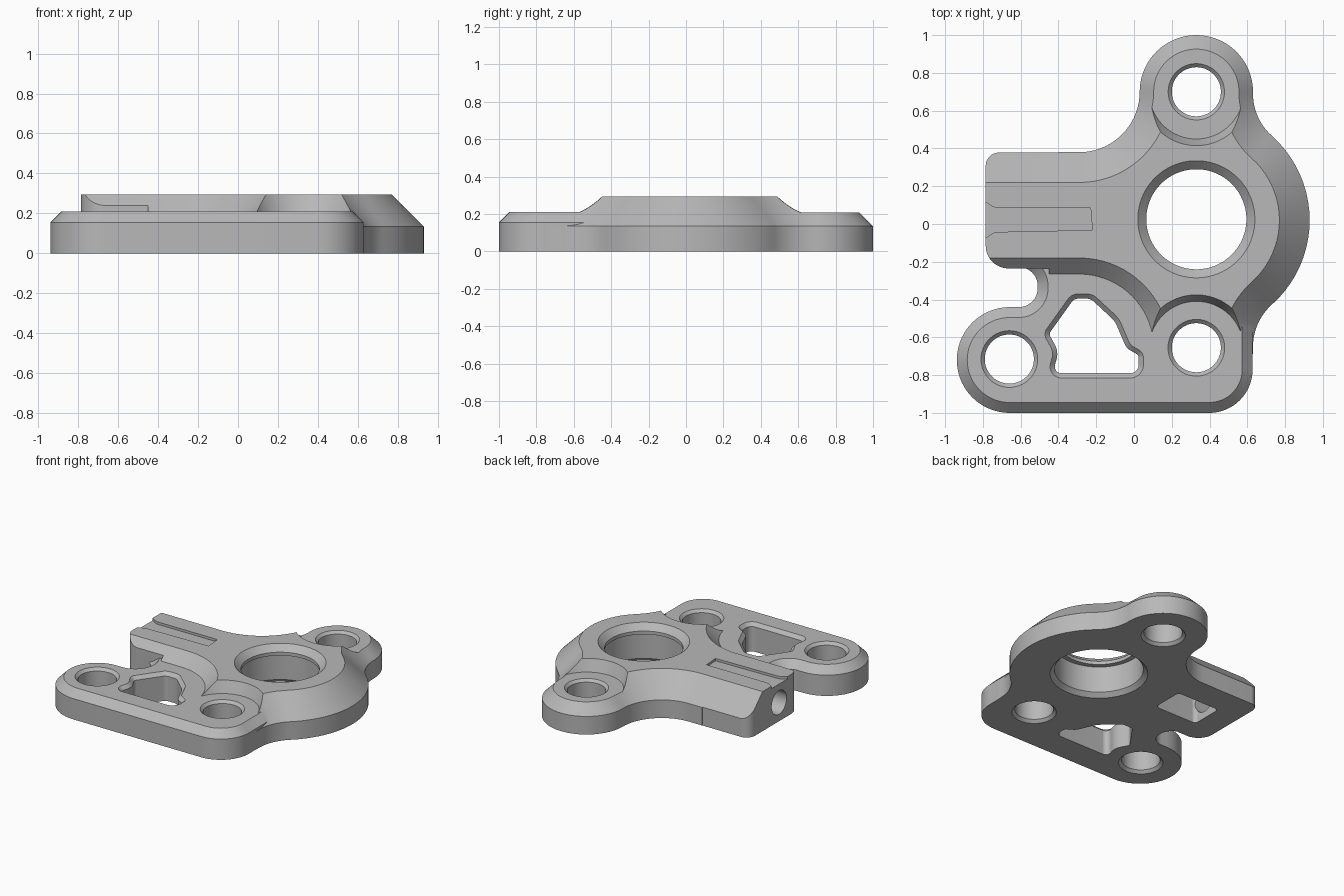
import bpy, bmesh
from math import radians, degrees, sin, cos, tan, atan2, pi
from mathutils import Vector

cube = bpy.data.objects.get("Cube")
if cube:
    bpy.data.objects.remove(cube)


def arc(cx, cy, r, start, end, step=5):
    n = max(2, round(abs(end - start) / step))
    angles = [radians(start + (end - start) * i / n) for i in range(n + 1)]
    return [Vector((cx + r * cos(a), cy + r * sin(a))) for a in angles]


def circle(cx, cy, r):
    return arc(cx, cy, r, 0, 360, 4)


def rounded(corners):
    """Polygon from (x, y, fillet radius) corners."""
    pts = []
    for i, (x, y, r) in enumerate(corners):
        p = Vector((x, y))
        if r == 0:
            pts.append(p)
            continue
        a = (Vector(corners[i - 1][:2]) - p).normalized()
        b = (Vector(corners[(i + 1) % len(corners)][:2]) - p).normalized()
        half = a.angle(b) / 2
        c = p + (a + b).normalized() * (r / sin(half))
        s, e = p + a * (r / tan(half)) - c, p + b * (r / tan(half)) - c
        start = degrees(atan2(s.y, s.x))
        sweep = (degrees(atan2(e.y, e.x)) - start + 180) % 360 - 180
        pts += arc(c.x, c.y, r, start, start + sweep)
    return pts


def inset(pts, d):
    """Move a counter-clockwise outline inwards by d."""
    out = []
    for i, p in enumerate(pts):
        e1 = (p - pts[i - 1]).normalized()
        e2 = (pts[(i + 1) % len(pts)] - p).normalized()
        n1, n2 = Vector((-e1.y, e1.x)), Vector((-e2.y, e2.x))
        out.append(p + (n1 + n2) * (d / (1 + n1.dot(n2))))
    return out


def slab(name, pts, layers):
    """Solid lofted through (height, inset) layers of one outline."""
    pts = [p for i, p in enumerate(pts) if (p - pts[i - 1]).length > 1e-3]
    area = sum(pts[i - 1].cross(p) for i, p in enumerate(pts))
    if area < 0:
        pts.reverse()
    bm = bmesh.new()
    rings = [[bm.verts.new((p.x, p.y, z)) for p in inset(pts, d)] for z, d in layers]
    n = len(pts)
    for low, high in zip(rings, rings[1:]):
        for i in range(n):
            j = (i + 1) % n
            bm.faces.new((low[i], low[j], high[j], high[i]))
    bm.faces.new(rings[0][::-1])
    bm.faces.new(rings[-1])
    mesh = bpy.data.meshes.new(name)
    bm.to_mesh(mesh)
    bm.free()
    ob = bpy.data.objects.new(name, mesh)
    bpy.context.collection.objects.link(ob)
    return ob


def combine(target, other, operation="DIFFERENCE"):
    mod = target.modifiers.new(operation.lower(), "BOOLEAN")
    mod.operation, mod.object, mod.solver = operation, other, "EXACT"
    bpy.context.view_layer.objects.active = target
    bpy.ops.object.modifier_apply(modifier=mod.name)
    bpy.data.objects.remove(other)


# Main body: hub, two bolt lobes and arm, mirrored about the hub axis
HX, HY = 0.33, 0.02
upper = (arc(HX, HY, 0.6, 0, 48.2)
         + arc(0.93, 0.69, 0.3, 228.2, 180)
         + arc(HX, 0.70, 0.3, 0, 180)
         + arc(-0.29, 0.70, 0.32, 0, -90)
         + [Vector((-1.1, 0.38))])
lower = [Vector((p.x, 2 * HY - p.y)) for p in reversed(upper)]
bracket = slab("bracket_body", upper + lower, [(0, 0), (0.135, 0), (0.295, 0.16)])

# Trim the arm end and its front side
trim = rounded([(-0.785, 0.378, 0.07), (-0.785, -0.235, 0.12), (-0.45, -0.235, 0),
                (-0.45, -1.2, 0), (1.2, -1.2, 0), (1.2, 1.2, 0),
                (-0.4, 1.2, 0), (-0.4, 0.378, 0)])
combine(bracket, slab("arm_trim", trim, [(-1, 0), (1, 0)]), "INTERSECT")

# Conical clearance above each bolt lobe
for y in (0.70, -0.66):
    combine(bracket, slab("bolt_clearance", circle(HX, y, 0.25),
                          [(0.209, 0), (0.295, -0.035), (0.5, -0.035)]))

# Front plate with the left lobe and the notch beside the arm
plate_outline = rounded([(-0.938, -1, 0.28), (0.628, -1, 0.23), (0.628, -0.1, 0),
                         (-0.65, -0.1, 0), (-0.65, -0.228, 0), (-0.51, -0.228, 0.1),
                         (-0.51, -0.44, 0.1), (-0.938, -0.44, 0.28)])
plate = slab("front_plate", plate_outline, [(0, 0), (0.155, 0), (0.21, 0.055)])
combine(bracket, plate, "UNION")

# Lightening window in the plate
window = rounded([(-0.33, -0.37, 0.07), (-0.22, -0.37, 0.08), (-0.08, -0.5, 0.15),
                  (-0.02, -0.64, 0.05), (0.05, -0.68, 0.05), (0.05, -0.815, 0.07),
                  (-0.465, -0.815, 0.06), (-0.425, -0.68, 0.08), (-0.48, -0.58, 0.05)])
combine(bracket, slab("window_cutter", window,
                      [(-0.1, 0.025), (0.185, 0.025), (0.21, 0), (0.4, 0)]))

# Bolt holes, chamfered at both ends
for x, y in ((HX, 0.70), (HX, -0.655), (-0.66, -0.715)):
    combine(bracket, slab("bolt_hole_cutter", circle(x, y, 0.15),
                          [(-0.1, 0), (0, 0), (0.02, 0.02), (0.19, 0.02),
                           (0.21, 0), (0.4, 0)]))

# Hub bore with a lip near the top
combine(bracket, slab("bore_cutter", circle(HX, HY + 0.005, 0.31),
                      [(-0.1, -0.02), (0, -0.02), (0.03, 0.01), (0.225, 0.01),
                       (0.225, 0.045), (0.25, 0.045), (0.295, 0), (0.5, 0)]))

# Shallow flared groove on top of the arm
groove = rounded([(-0.22, 0.085, 0.01), (-0.22, -0.042, 0.01), (-0.74, -0.042, 0.08),
                  (-0.85, -0.12, 0), (-0.85, 0.163, 0), (-0.74, 0.085, 0.08)])
combine(bracket, slab("groove_cutter", groove, [(0.277, 0), (0.4, 0)]))

# Pocket under the arm and the round hole leading into it
pocket = rounded([(-0.6, -0.07, 0.03), (-0.25, -0.07, 0.03),
                  (-0.25, 0.17, 0.03), (-0.6, 0.17, 0.03)])
combine(bracket, slab("pocket_cutter", pocket, [(-0.1, 0), (0.22, 0)]))
bpy.ops.mesh.primitive_cylinder_add(vertices=48, radius=0.088, depth=0.4,
                                    location=(-0.75, 0.025, 0.14),
                                    rotation=(0, pi / 2, 0))
combine(bracket, bpy.context.object)

# Material and shading
grey = bpy.data.materials.new("machined_grey")
grey.use_nodes = True
colour = (0.48, 0.48, 0.48, 1)
grey.diffuse_color = colour
grey.node_tree.nodes["Principled BSDF"].inputs["Base Color"].default_value = colour
bracket.data.materials.clear()
bracket.data.materials.append(grey)
for face in bracket.data.polygons:
    face.material_index = 0

bpy.ops.object.select_all(action="DESELECT")
bracket.select_set(True)
bpy.context.view_layer.objects.active = bracket
bpy.ops.object.shade_smooth_by_angle(angle=radians(25))
